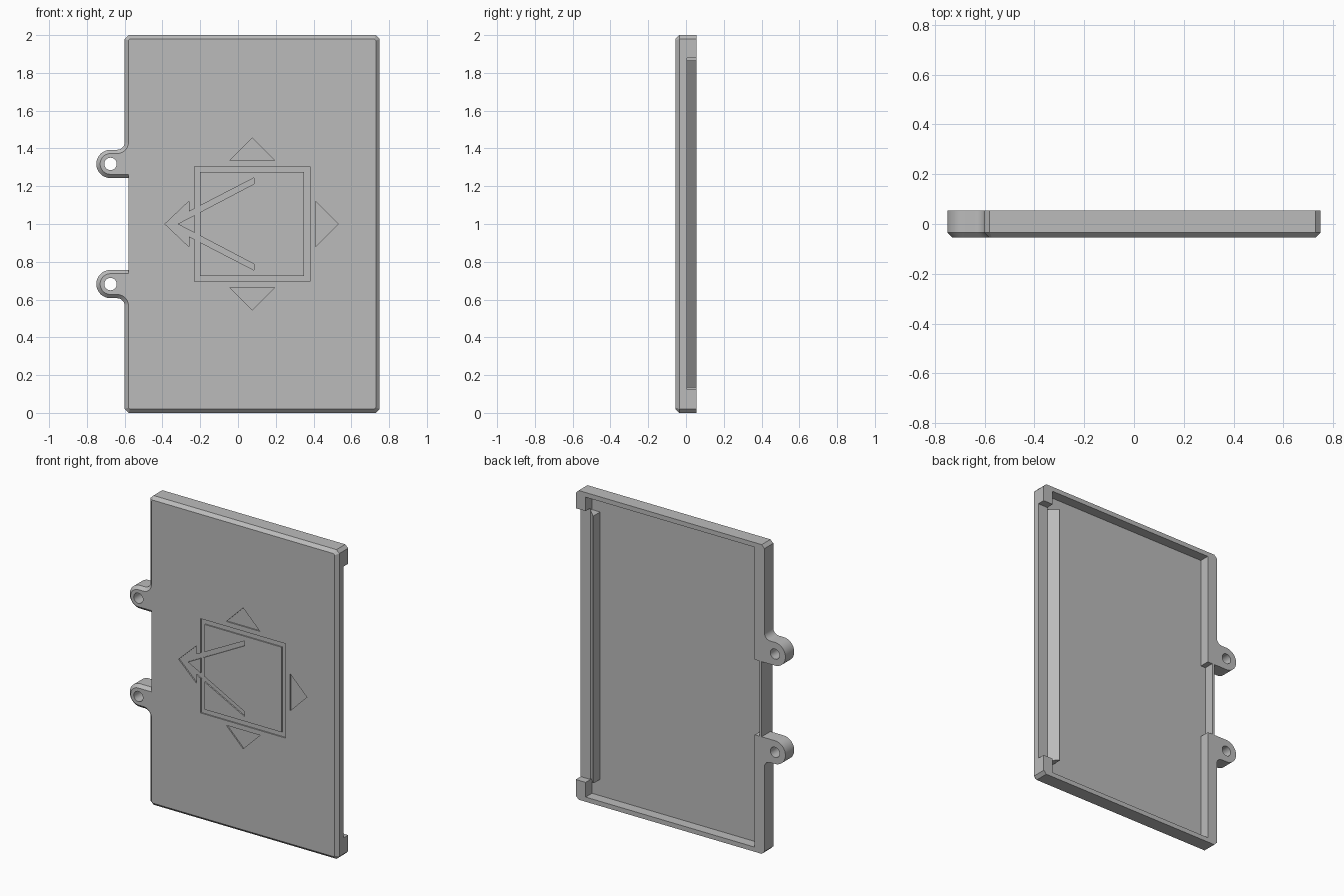
import bpy
import bmesh
import math
from mathutils import Vector

if "Cube" in bpy.data.objects:
    bpy.data.objects.remove(bpy.data.objects["Cube"], do_unlink=True)

FRONT, BACK, FLOOR = -0.055, 0.055, -0.01
CHAMFER = 0.02
MID = 1.0
LUG_X, LUG_Z, LUG_R = -0.675, 1.318, 0.075

grey = bpy.data.materials.new("plain grey")
grey.use_nodes = True
grey.diffuse_color = (0.5, 0.5, 0.5, 1)
grey.node_tree.nodes["Principled BSDF"].inputs["Base Color"].default_value = (0.5, 0.5, 0.5, 1)


def loft(name, loops):
    """Solid from matching (y, [(x, z), ...]) loops, capped at both ends."""
    bm = bmesh.new()
    rings = [[bm.verts.new((x, y, z)) for x, z in pts] for y, pts in loops]
    n = len(rings[0])
    for a, b in zip(rings, rings[1:]):
        for i in range(n):
            j = (i + 1) % n
            bm.faces.new((a[i], a[j], b[j], b[i]))
    bm.faces.new(rings[0])
    bm.faces.new(rings[-1])
    bmesh.ops.recalc_face_normals(bm, faces=bm.faces)
    mesh = bpy.data.meshes.new(name)
    bm.to_mesh(mesh)
    bm.free()
    obj = bpy.data.objects.new(name, mesh)
    mesh.materials.append(grey)
    bpy.context.collection.objects.link(obj)
    return obj


def prism(name, pts, y0, y1):
    return loft(name, [(y0, pts), (y1, pts)])


def rect(x0, x1, z0, z1):
    return [(x0, z0), (x1, z0), (x1, z1), (x0, z1)]


def arc(cx, cz, r, a0, a1, n):
    angles = [math.radians(a0 + (a1 - a0) * i / n) for i in range(n + 1)]
    return [(cx + r * math.cos(a), cz + r * math.sin(a)) for a in angles]


def flip(pts):
    """Mirror points top to bottom, in reverse order."""
    return [(x, 2 * MID - z) for x, z in reversed(pts)]


def inset(pts, dist):
    """Move every edge of a clockwise loop inward by its own distance."""
    result = []
    for i, p in enumerate(pts):
        p = Vector(p)
        d1 = (p - Vector(pts[i - 1])).normalized()
        d2 = (Vector(pts[(i + 1) % len(pts)]) - p).normalized()
        n1, n2 = Vector((d1.y, -d1.x)), Vector((d2.y, -d2.x))
        e1, e2 = dist[i - 1], dist[i]
        det = n1.x * n2.y - n1.y * n2.x
        result.append((p.x + (e1 * n2.y - e2 * n1.y) / det,
                       p.y + (n1.x * e2 - n2.x * e1) / det))
    return result


def cut(target, cutter):
    cutter.hide_render = True
    bpy.context.view_layer.objects.active = target
    mod = target.modifiers.new("cut", "BOOLEAN")
    mod.operation = "DIFFERENCE"
    mod.solver = "EXACT"
    mod.object = cutter
    bpy.ops.object.modifier_apply(modifier=mod.name)
    bpy.data.objects.remove(cutter, do_unlink=True)


# Door panel outline with both hinge lugs, chamfered towards the front
lug_low = LUG_Z - LUG_R
upper = [(-0.58, lug_low)]
upper += arc(LUG_X, LUG_Z, LUG_R, 270, 90, 24)
upper += arc(-0.64, LUG_Z + LUG_R + 0.04, 0.04, -90, 0, 10)
upper += [(-0.6, 1.98), (-0.58, 2), (0.73, 2), (0.75, 1.98)]
outline = upper + flip(upper)
widths = [CHAMFER] * (len(outline) - 1) + [0]
panel = loft("door_panel", [(BACK, outline), (FRONT + CHAMFER, outline),
                            (FRONT, inset(outline, widths))])

# Hollow back, latch notch, and thinned rim between the lugs
cut(panel, prism("cavity", rect(-0.53, 0.68, 0.03, 1.97), FLOOR, 0.2))
cut(panel, prism("latch_notch", rect(0.66, 0.9, 0.125, 1.88), 0.005, 0.2))
cut(panel, prism("rim_relief", rect(-0.565, -0.5, 2 * MID - lug_low, lug_low), FLOOR, 0.2))

# Hinge pin holes
for z in (LUG_Z, 2 * MID - LUG_Z):
    cut(panel, prism("pin_hole", arc(LUG_X, z, 0.033, 0, 345, 23), -0.2, 0.2))

# Engraved square frame, as four strips
CX, OUT, INN = 0.075, 0.305, 0.275
DEPTH = FRONT + 0.008
ring = prism("frame_groove", rect(CX - OUT, CX + OUT, MID - OUT, MID + OUT), -0.2, DEPTH)
cut(ring, prism("frame_core", rect(CX - INN, CX + INN, MID - INN, MID + INN), -0.3, 0.2))
cut(panel, ring)

# Engraved triangles above, right of and below the frame
for turn in (0, 90, 180):
    c, s = math.cos(math.radians(turn)), math.sin(math.radians(turn))
    tri = [(-0.12, 0.336), (0.12, 0.336), (0, 0.456)]
    cut(panel, prism("triangle_groove",
                     [(CX + u * c + v * s, MID - u * s + v * c) for u, v in tri],
                     -0.2, DEPTH))

# Engraved open arrow pointing sideways across the frame
half = [(-0.26, 1.12), (-0.26, 1.066), (0.084, 1.244), (0.084, 1.212)]
arrow = [(-0.387, MID)] + half + [(-0.32, MID)] + flip(half)
cut(panel, prism("arrow_groove", arrow, -0.2, DEPTH + 0.0005))

# Sloped latch ridge along the open side
bm = bmesh.new()
profile = [(0.68, -0.02), (0.68, 0.005), (0.628, BACK), (0.622, BACK), (0.622, -0.02)]
base = bm.faces.new([bm.verts.new((x, y, 0.135)) for x, y in profile])
top = bmesh.ops.extrude_face_region(bm, geom=[base])["geom"]
bmesh.ops.translate(bm, vec=(0, 0, 1.73),
                    verts=[g for g in top if isinstance(g, bmesh.types.BMVert)])
bmesh.ops.recalc_face_normals(bm, faces=bm.faces)
mesh = bpy.data.meshes.new("latch_ridge")
bm.to_mesh(mesh)
bm.free()
mesh.materials.append(grey)
bpy.context.collection.objects.link(bpy.data.objects.new("latch_ridge", mesh))

# Smooth the lug curves and keep every other edge crisp
bpy.ops.object.select_all(action="DESELECT")
panel.select_set(True)
bpy.context.view_layer.objects.active = panel
bpy.ops.object.shade_smooth_by_angle(angle=math.radians(25))
weighted = panel.modifiers.new("weighted_normals", "WEIGHTED_NORMAL")
weighted.keep_sharp = True
